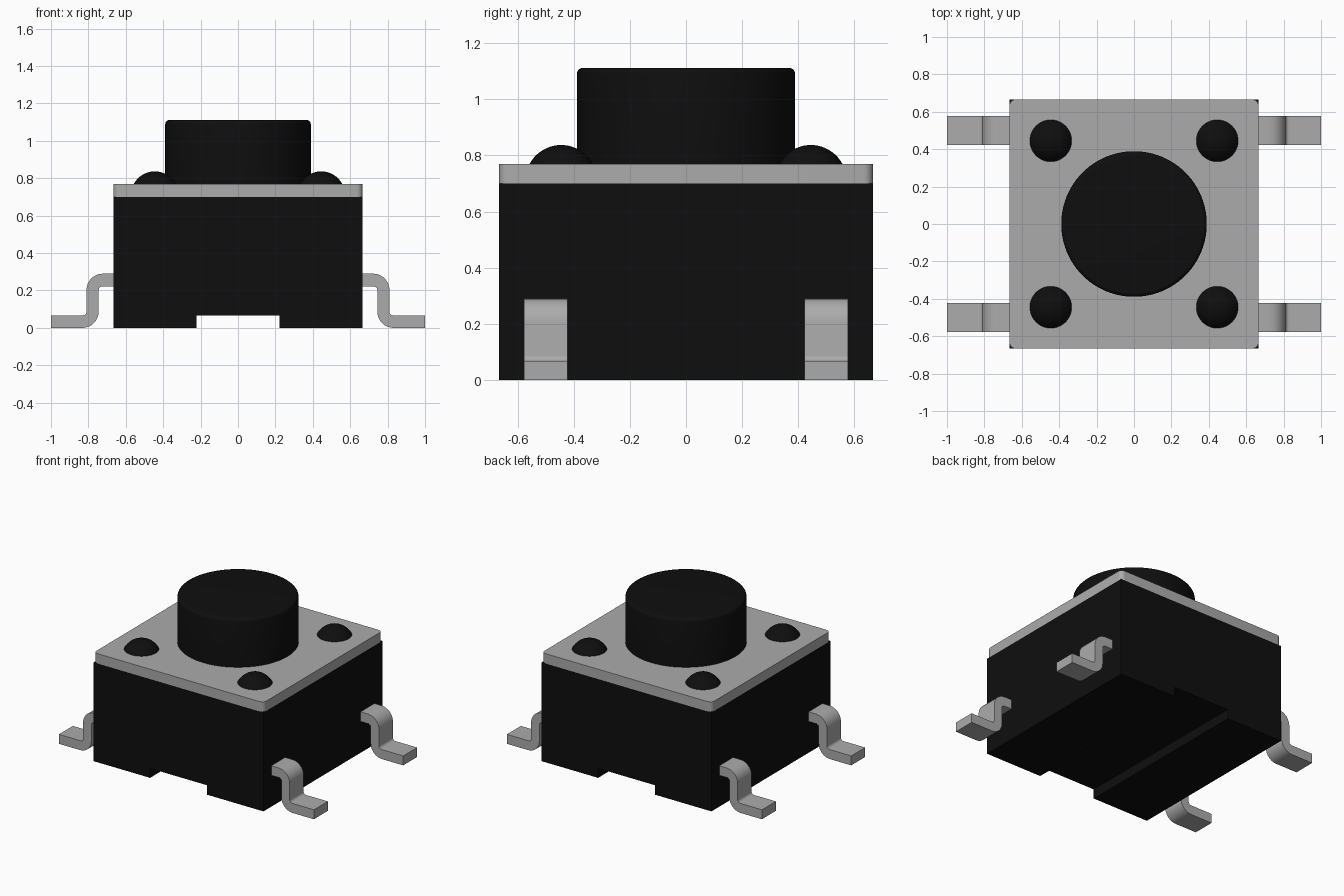
import bpy, bmesh, math
from mathutils import Vector

cube = bpy.data.objects.get("Cube")
if cube:
    bpy.data.objects.remove(cube, do_unlink=True)


def make_material(name, value):
    mat = bpy.data.materials.new(name)
    mat.use_nodes = True
    colour = (value, value, value, 1.0)
    mat.diffuse_color = colour
    mat.node_tree.nodes["Principled BSDF"].inputs["Base Color"].default_value = colour
    return mat


BLACK = make_material("black plastic", 0.0045)
METAL = make_material("grey metal", 0.41)


def finish(bm, name, mat, smooth=True):
    """Turn a bmesh into a shaded object with one material."""
    bmesh.ops.recalc_face_normals(bm, faces=bm.faces)
    mesh = bpy.data.meshes.new(name)
    bm.to_mesh(mesh)
    bm.free()
    mesh.materials.append(mat)
    obj = bpy.data.objects.new(name, mesh)
    bpy.context.collection.objects.link(obj)
    if smooth:
        bpy.ops.object.select_all(action='DESELECT')
        obj.select_set(True)
        bpy.context.view_layer.objects.active = obj
        bpy.ops.object.shade_smooth_by_angle(angle=math.radians(35))
    return obj


def rounded(corners, steps=6):
    """Outline from (u, v, radius) corners, each right angle filleted by an arc."""
    out = []
    for i, (u, v, r) in enumerate(corners):
        p = Vector((u, v))
        if r == 0:
            out.append(p)
            continue
        a = (Vector(corners[i - 1][:2]) - p).normalized() * r
        b = (Vector(corners[(i + 1) % len(corners)][:2]) - p).normalized() * r
        for k in range(steps + 1):
            t = k / steps * math.pi / 2
            out.append(p + a * (1 - math.sin(t)) + b * (1 - math.cos(t)))
    return out


def prism(name, points, depth, mat):
    """Extrude a list of 3D points along the depth vector."""
    bm = bmesh.new()
    face = bm.faces.new([bm.verts.new(p) for p in points])
    ext = bmesh.ops.extrude_face_region(bm, geom=[face])
    moved = [g for g in ext["geom"] if isinstance(g, bmesh.types.BMVert)]
    bmesh.ops.translate(bm, verts=moved, vec=depth)
    return finish(bm, name, mat)


def lathe(name, profile, centre, mat, segments=64):
    """Spin an (r, z) profile about a vertical axis."""
    bm = bmesh.new()
    verts = [bm.verts.new((r, 0, z)) for r, z in profile]
    edges = [bm.edges.new(pair) for pair in zip(verts, verts[1:])]
    bmesh.ops.spin(bm, geom=verts + edges, cent=(0, 0, 0), axis=(0, 0, 1),
                   angle=2 * math.pi, steps=segments, use_duplicate=False)
    bmesh.ops.remove_doubles(bm, verts=bm.verts, dist=1e-5)
    bmesh.ops.translate(bm, verts=bm.verts, vec=centre)
    return finish(bm, name, mat)


HALF, TOP, PLATE_TOP = 0.666, 0.70, 0.77

# Housing: square block with a channel running front to back underneath
NOTCH, NOTCH_H = 0.223, 0.067
section = [(-HALF, 0), (-NOTCH, 0), (-NOTCH, NOTCH_H), (NOTCH, NOTCH_H),
           (NOTCH, 0), (HALF, 0), (HALF, TOP), (-HALF, TOP)]
prism("housing", [(x, -HALF, z) for x, z in section], (0, 2 * HALF, 0), BLACK)

# Metal cover plate with rounded corners
square = [(sx * HALF, sy * HALF, 0.033)
          for sx, sy in ((-1, -1), (1, -1), (1, 1), (-1, 1))]
prism("cover_plate", [(p.x, p.y, TOP) for p in rounded(square)],
      (0, 0, PLATE_TOP - TOP), METAL)

# Push button with a softened top rim
R, H, F = 0.389, 1.112 - PLATE_TOP, 0.022
rim = [(R - F + F * math.cos(t * math.pi / 10), H - F + F * math.sin(t * math.pi / 10))
       for t in range(6)]
lathe("push_button", [(0, 0), (R, 0)] + rim + [(0, H)], (0, 0, PLATE_TOP), BLACK, 96)

# Domed rivets: shallow spherical caps on the four corners
CAP_R, CAP_H = 0.112, 0.067
sphere = (CAP_R ** 2 + CAP_H ** 2) / (2 * CAP_H)
sweep = math.asin(CAP_R / sphere)
cap = [(sphere * math.sin(sweep * k / 10), CAP_H - sphere + sphere * math.cos(sweep * k / 10))
       for k in range(10, -1, -1)]
cap[-1] = (0, CAP_H)

# Gull-wing lead outline in x and z
lead = rounded([(HALF, 0.29, 0), (0.81, 0.29, 0.087), (0.81, 0.067, 0.02), (1.0, 0.067, 0),
                (1.0, 0, 0), (0.745, 0, 0.087), (0.745, 0.222, 0.02), (HALF, 0.222, 0)], 8)
LEAD_W = 0.156

for sx, side in ((1, "left"), (-1, "right")):
    for sy, end in ((-1, "front"), (1, "back")):
        lathe(f"rivet_{end}_{side}", [(0, 0)] + cap,
              (sx * 0.445, sy * 0.445, PLATE_TOP), BLACK, 40)
        prism(f"lead_{end}_{side}",
              [(sx * p.x, sy * 0.5 - LEAD_W / 2, p.y) for p in lead],
              (0, LEAD_W, 0), METAL)
